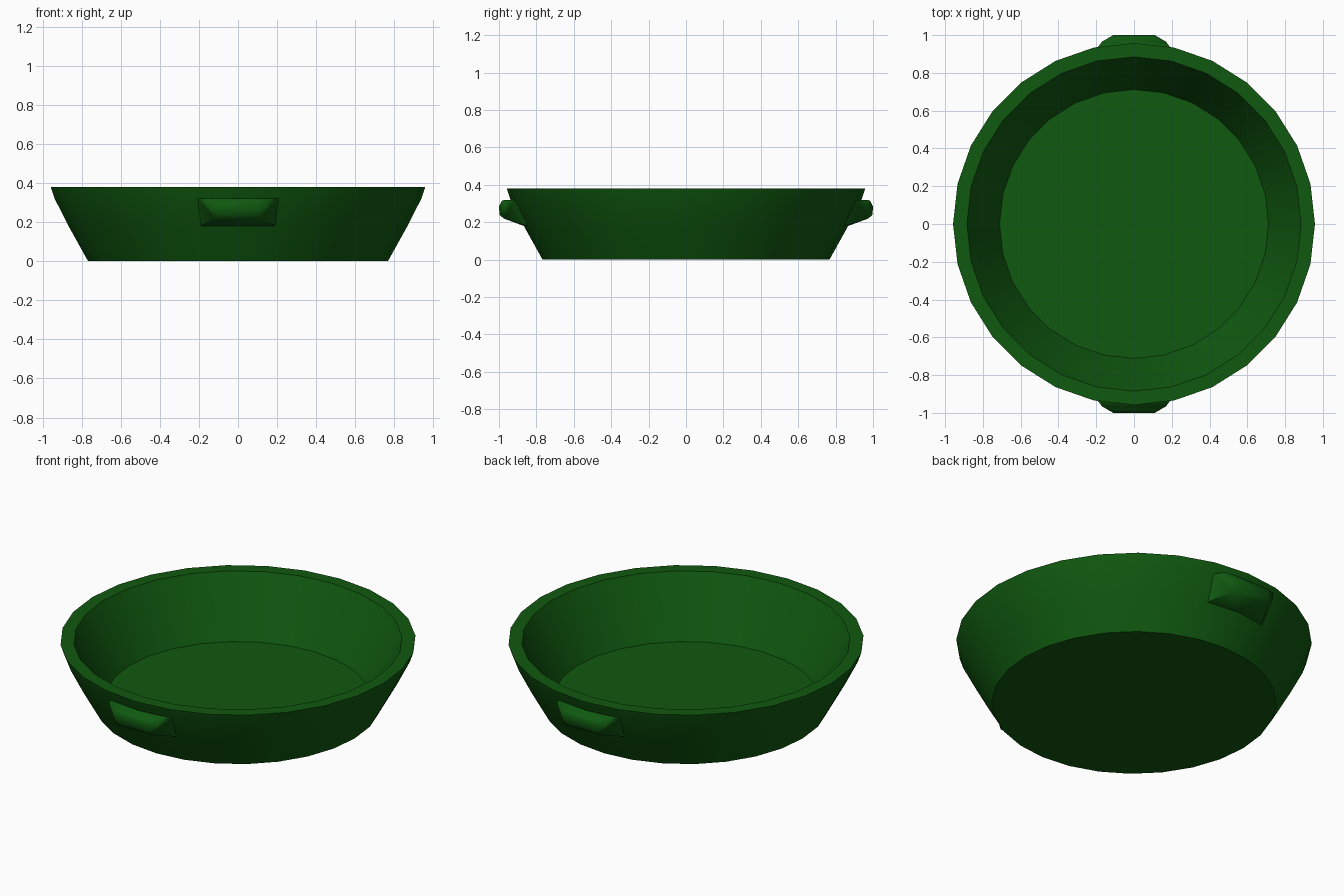
import bpy, bmesh, math

cube = bpy.data.objects.get("Cube")
if cube:
    bpy.data.objects.remove(cube, do_unlink=True)

SIDES = 28
GREEN = (0.005, 0.1, 0.005, 1.0)

mat = bpy.data.materials.new("dark_green")
mat.use_nodes = True
mat.diffuse_color = GREEN
bsdf = mat.node_tree.nodes["Principled BSDF"]
bsdf.inputs["Base Color"].default_value = GREEN
bsdf.inputs["Roughness"].default_value = 0.7


def finish(name, bm, angle):
    """Turn a bmesh into a smooth-shaded object with sharp creases."""
    bmesh.ops.recalc_face_normals(bm, faces=bm.faces)
    mesh = bpy.data.meshes.new(name)
    bm.to_mesh(mesh)
    bm.free()
    mesh.materials.append(mat)
    obj = bpy.data.objects.new(name, mesh)
    bpy.context.collection.objects.link(obj)
    bpy.ops.object.select_all(action="DESELECT")
    bpy.context.view_layer.objects.active = obj
    obj.select_set(True)
    bpy.ops.object.shade_smooth_by_angle(angle=math.radians(angle))
    return obj


# Dish: outer wall, rim and inner wall turned from one profile (radius, height)
profile = [(0.767, 0), (0.867, 0.18), (0.938, 0.32), (0.958, 0.38),
           (0.885, 0.38), (0.712, 0.04)]
bm = bmesh.new()
rings = []
for r, z in profile:
    angles = [2 * math.pi * i / SIDES for i in range(SIDES)]
    rings.append([bm.verts.new((r * math.cos(a), r * math.sin(a), z)) for a in angles])
for low, high in zip(rings, rings[1:]):
    for i in range(SIDES):
        j = (i + 1) % SIDES
        bm.faces.new((low[i], low[j], high[j], high[i]))
bm.faces.new(rings[0])   # underside
bm.faces.new(rings[-1])  # inner floor
finish("dish", bm, 35)

# Grip lugs: (half width, distance out, height), rooted inside the wall
lug = [(0.208, 0.913, 0.32), (0.19, 0.845, 0.18),
       (0.17, 0.965, 0.32), (0.12, 0.975, 0.22),
       (0.10, 0.985, 0.315), (0.11, 1.0, 0.285), (0.10, 0.997, 0.24)]
for name, side in (("front_handle", -1), ("back_handle", 1)):
    bm = bmesh.new()
    for w, d, z in lug:
        for s in (-1, 1):
            bm.verts.new((s * w, side * d, z))
    bm.verts.new((0, side * 0.867, 0.18))
    bmesh.ops.convex_hull(bm, input=bm.verts)
    bmesh.ops.dissolve_limit(bm, angle_limit=0.02, verts=bm.verts, edges=bm.edges)
    finish(name, bm, 50)
